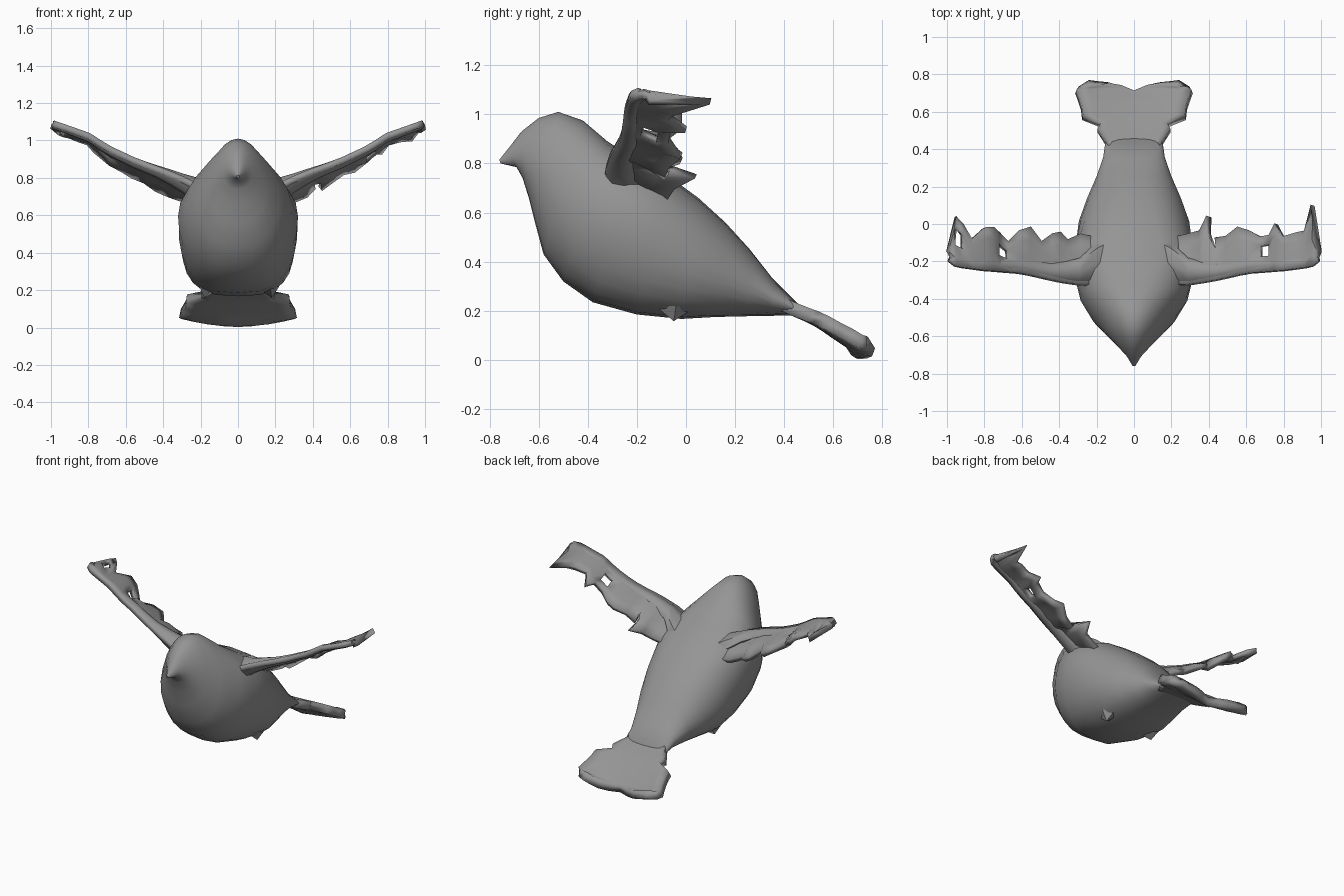
import bpy, math, random

random.seed(4)
cube = bpy.data.objects.get("Cube")
if cube:
    bpy.data.objects.remove(cube, do_unlink=True)

grey = bpy.data.materials.new("plain grey")
grey.use_nodes = True
COLOUR = (0.3, 0.3, 0.3, 1)
grey.diffuse_color = COLOUR
grey.node_tree.nodes["Principled BSDF"].inputs["Base Color"].default_value = COLOUR


def make(name, verts, faces, thickness=0, angle=50):
    mesh = bpy.data.meshes.new(name)
    mesh.from_pydata(verts, [], faces)
    mesh.materials.append(grey)
    obj = bpy.data.objects.new(name, mesh)
    bpy.context.collection.objects.link(obj)
    bpy.ops.object.select_all(action="DESELECT")
    obj.select_set(True)
    bpy.context.view_layer.objects.active = obj
    bpy.ops.object.mode_set(mode="EDIT")
    bpy.ops.mesh.select_all(action="SELECT")
    bpy.ops.mesh.normals_make_consistent(inside=False)
    bpy.ops.object.mode_set(mode="OBJECT")
    if thickness:
        solid = obj.modifiers.new("thickness", "SOLIDIFY")
        solid.thickness, solid.offset = thickness, 0
    bpy.ops.object.shade_smooth_by_angle(angle=math.radians(angle))
    return obj


def grid_faces(rows, cols, holes=()):
    return [(r * cols + c, r * cols + c + 1, (r + 1) * cols + c + 1, (r + 1) * cols + c)
            for r in range(rows - 1) for c in range(cols - 1) if (r, c) not in holes]


def tube_faces(rings, seg):
    sides = [(r * seg + i, r * seg + (i + 1) % seg, (r + 1) * seg + (i + 1) % seg, (r + 1) * seg + i)
             for r in range(rings - 1) for i in range(seg)]
    return sides + [tuple(range(seg)), tuple(range((rings - 1) * seg, rings * seg))]


# Body: rings through a back point and a belly point
# (y, z, y, z, half width, squareness, narrowing towards the top)
RINGS = [
    (-.76, .815, -.755, .80, .008, 1, 0), (-.72, .865, -.69, .785, .04, 1, .1),
    (-.67, .93, -.665, .74, .075, 1, .2), (-.60, .985, -.64, .66, .115, 1, .2),
    (-.52, 1.01, -.615, .56, .16, 1, .15), (-.42, .975, -.58, .43, .22, .95, .1),
    (-.32, .89, -.50, .32, .285, .85, -.08), (-.20, .81, -.38, .235, .315, .68, -.16),
    (-.08, .755, -.20, .185, .315, .65, -.08), (.05, .66, -.02, .167, .295, .68, .05),
    (.16, .56, .12, .175, .25, .72, .08), (.26, .45, .25, .178, .20, .75, .08),
    (.35, .335, .36, .18, .165, .75, .05), (.46, .225, .46, .18, .15, .75, 0)]
SEG = 24
verts = []
for ty, tz, by, bz, w, p, egg in RINGS:
    for i in range(SEG):
        a = 2 * math.pi * i / SEG
        s, c = math.sin(a), math.cos(a)
        x = math.copysign(abs(s) ** p, s) * w * (1 - egg * c)
        f = (1 - c) / 2
        verts.append((x, ty + (by - ty) * f, tz + (bz - tz) * f))
make("body", verts, tube_faces(len(RINGS), SEG))

# Leg stubs under the belly
for side, name in ((1, "left_leg_stub"), (-1, "right_leg_stub")):
    base = [(side * .15 + .07 * math.cos(k * math.tau / 5), -.04 + .09 * math.sin(k * math.tau / 5), .22)
            for k in range(5)]
    make(name, base + [(side * .18, -.05, .158)],
         [(k, (k + 1) % 5, 5) for k in range(5)] + [(0, 1, 2, 3, 4)])


def lerp(x, points):
    for (x0, y0), (x1, y1) in zip(points, points[1:]):
        if x <= x1:
            return y0 + (y1 - y0) * (x - x0) / (x1 - x0)
    return points[-1][1]


# Wings: ragged sheets with torn trailing edges and small holes
RISE = [(.1, .68), (.2, .745), (.3, .795), (.4, .835), (.55, .89), (.7, .96), (.8, 1.025), (.9, 1.06), (1, 1.095)]
LEAD = [(.1, -.33), (.3, -.325), (.42, -.305), (.6, -.265), (.8, -.25), (.95, -.23), (1, -.19)]
DROOP = [(.1, .06), (.3, .10), (.42, .095), (.6, .065), (.8, .045), (1, .035)]
RADIUS = [(.1, .11), (.2, .085), (.3, .05), (.45, .032), (1, .02)]
CHORD = (0, .18, .42, .74, 1)
SPAN = (.1, .20, .29, .36, .40, .44, .50, .56, .62, .68, .73, .76, .80, .87, .92, .955, .99)
TRAIL = {
    "left_wing": (-.1, -.08, -.06, -.04, .04, -.08, -.07, -.02, -.04, -.07, -.06, 0, -.07, -.05, -.04, .1, -.15),
    "right_wing": (-.1, -.08, -.06, -.09, -.05, -.06, -.10, -.02, -.04, -.10, -.05, -.02, -.02, -.08, 0, .04, -.15)}
HOLES = {"left_wing": {(9, 2), (4, 3)}, "right_wing": {(9, 2), (14, 2)}}
for name, side in (("left_wing", 1), ("right_wing", -1)):
    verts = []
    for x, trail in zip(SPAN, TRAIL[name]):
        lead = lerp(x, LEAD)
        for f in CHORD:
            jitter = random.uniform(-.022, .012) * f
            verts.append((side * x, lead + (trail - lead) * f,
                          lerp(x, RISE) - lerp(x, DROOP) * f ** 1.3 + jitter))
    make(name, verts, grid_faces(len(SPAN), len(CHORD), HOLES[name]), .034, 40)
    # Rounded bone along the leading edge, swelling into the shoulder
    arm = []
    for x in SPAN:
        r = lerp(x, RADIUS)
        for k in range(8):
            a = k * math.tau / 8
            arm.append((side * x, lerp(x, LEAD) + 1.35 * r * (1 + math.cos(a)),
                        lerp(x, RISE) - .4 * r + r * math.sin(a)))
    make(name + "_bone", arm, tube_faces(len(SPAN), 8))

# Tail: a drooping notched fan (y, height, half width)
TAIL = [(.38, .235, .12), (.43, .21, .15), (.50, .18, .195), (.53, .165, .18), (.57, .14, .275),
        (.62, .105, .28), (.67, .072, .295), (.71, .042, .31), (.735, .033, .29), (.755, .03, .235)]
COLS = [-1, -.8, -.55, -.3, 0, .3, .55, .8, 1]
verts = []
for y, z, w in TAIL:
    fan = max(0, y - .48) / .27
    for f in COLS:
        notch = .045 * max(0, 1 - abs(f) / .45) * max(0, (y - .67) / .085)
        verts.append((f * w, y - notch, z + .04 * fan * f * f))
make("tail", verts, grid_faces(len(TAIL), len(COLS)), .055)
